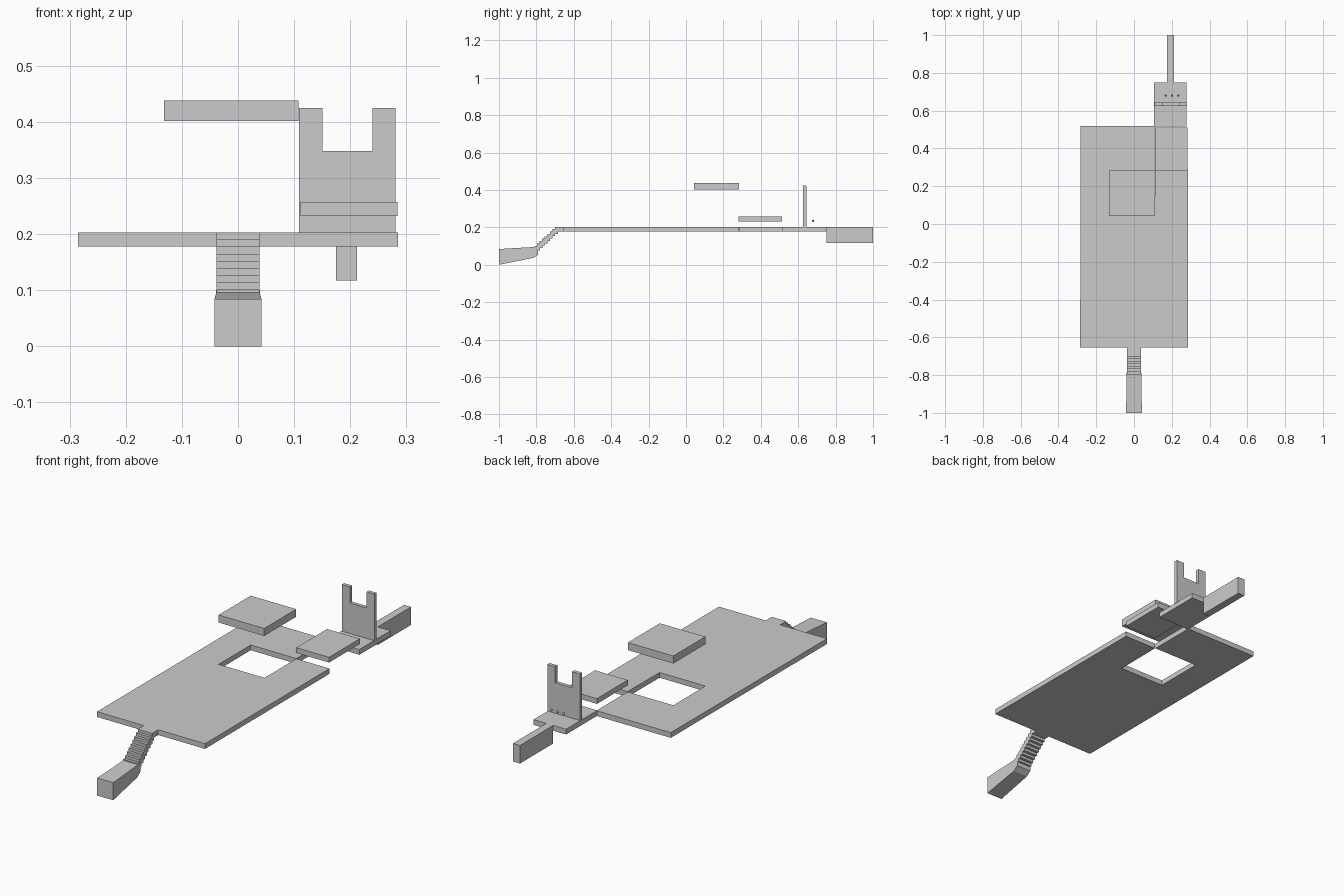
import bpy, bmesh
from mathutils import Vector

if "Cube" in bpy.data.objects:
    bpy.data.objects.remove(bpy.data.objects["Cube"])


def prism(name, outline, axis, lo, hi):
    """Extrude a 2D outline along an axis (0 = x, 1 = y, 2 = z)."""
    def place(p, d):
        c = list(p)
        c.insert(axis, d)
        return Vector(c)
    bm = bmesh.new()
    a = [bm.verts.new(place(p, lo)) for p in outline]
    b = [bm.verts.new(place(p, hi)) for p in outline]
    bm.faces.new(a)
    bm.faces.new(b)
    n = len(outline)
    for i in range(n):
        j = (i + 1) % n
        bm.faces.new((a[i], a[j], b[j], b[i]))
    bmesh.ops.recalc_face_normals(bm, faces=bm.faces)
    me = bpy.data.meshes.new(name)
    bm.to_mesh(me)
    bm.free()
    ob = bpy.data.objects.new(name, me)
    bpy.context.collection.objects.link(ob)
    return ob


def box(name, x0, x1, y0, y1, z0, z1):
    return prism(name, [(x0, y0), (x1, y0), (x1, y1), (x0, y1)], 2, z0, z1)


BOTTOM, TOP = 0.178, 0.203

# main plate: window and rear corner notch, meeting at one corner
prism("main_plate", [
    (-0.285, -0.655), (0.285, -0.655), (0.285, 0.282), (0.111, 0.282),
    (0.109, 0.043), (-0.132, 0.043), (-0.132, 0.284), (0.109, 0.284),
    (0.109, 0.519), (-0.283, 0.519)], 2, BOTTOM, TOP)

# raised slabs lifted above the window and the notch
box("upper_slab", -0.132, 0.108, 0.043, 0.284, 0.402, 0.438)
box("lower_slab", 0.111, 0.284, 0.28, 0.512, 0.232, 0.257)

# rear bracket with forked upright
box("rear_bracket", 0.107, 0.279, 0.515, 0.75, BOTTOM, TOP)
prism("forked_upright", [
    (0.109, 0.2), (0.281, 0.2), (0.281, 0.425), (0.24, 0.425),
    (0.24, 0.348), (0.151, 0.348), (0.151, 0.425), (0.109, 0.425)],
    1, 0.626, 0.643)
box("rear_bar", 0.175, 0.212, 0.75, 1.0, 0.117, TOP)

# three tiny studs behind the upright
for i in range(3):
    bpy.ops.mesh.primitive_uv_sphere_add(
        segments=10, ring_count=6, radius=0.006,
        location=(0.168 + 0.033 * i, 0.68, 0.235))
    bpy.context.object.name = f"stud_{i + 1}"
    bpy.ops.object.shade_smooth_by_angle()

# grip at the front, slightly narrower toward the stairs
grip = prism("front_grip", [
    (-1.0, 0.0), (-0.815, 0.037), (-0.79, 0.055), (-0.79, 0.1),
    (-0.815, 0.095), (-1.0, 0.084)], 0, -0.042, 0.042)
for v in grip.data.vertices:
    if v.co.y > -0.9:
        v.co.x *= 0.93

# stepped neck rising from the grip to the plate
STEPS, DY, DZ = 9, 0.0137, 0.0127
upper, lower = [], []
for i in range(STEPS):
    y, z = -0.81 + i * DY, TOP - (STEPS - 1 - i) * DZ
    upper += [(y, z - DZ), (y, z)]
    y, z = -0.795 + i * DY, BOTTOM - (STEPS - 1 - i) * DZ
    lower += [(y, z - DZ), (y, z)]
lower = [(-0.81, lower[0][1])] + lower
prism("stepped_neck", upper[1:] + [(-0.655, TOP), (-0.655, BOTTOM)] + lower[::-1],
      0, -0.038, 0.038)
